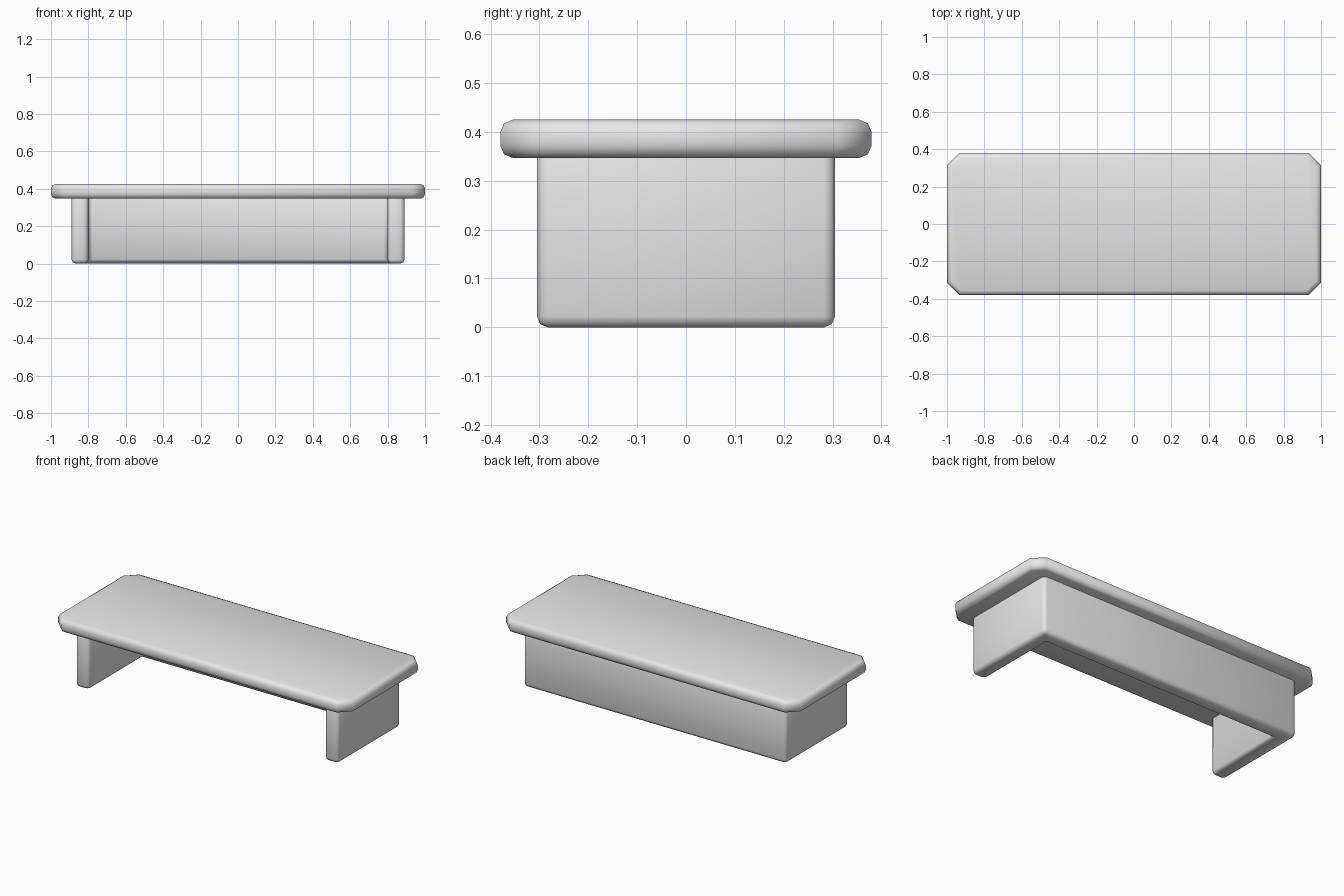
import bpy
import bmesh
from math import radians

cube = bpy.data.objects.get("Cube")
if cube:
    bpy.data.objects.remove(cube, do_unlink=True)

# Single plain finish
grey = bpy.data.materials.new("light_grey")
grey.use_nodes = True
colour = (0.8, 0.8, 0.8, 1)
grey.diffuse_color = colour
grey.node_tree.nodes["Principled BSDF"].inputs["Base Color"].default_value = colour


def slab(name, outline, bottom, top, bevel, angle):
    """Extrude an outline upwards, then round the edges sharper than angle."""
    bm = bmesh.new()
    face = bm.faces.new([bm.verts.new((x, y, bottom)) for x, y in outline])
    grown = bmesh.ops.extrude_face_region(bm, geom=[face], use_keep_orig=True)
    for v in grown["geom"]:
        if isinstance(v, bmesh.types.BMVert):
            v.co.z = top
    bmesh.ops.recalc_face_normals(bm, faces=bm.faces)
    for f in bm.faces:
        f.smooth = True
    mesh = bpy.data.meshes.new(name)
    bm.to_mesh(mesh)
    bm.free()
    mesh.materials.append(grey)
    obj = bpy.data.objects.new(name, mesh)
    bpy.context.collection.objects.link(obj)
    mod = obj.modifiers.new("rounded_edges", 'BEVEL')
    mod.width = bevel
    mod.segments = 2
    mod.limit_method = 'ANGLE'
    mod.angle_limit = radians(angle)
    return obj


# Tabletop with cut corners and a rounded rim
w, d, cut = 1.0, 0.38, 0.067
corners = [(w, d - cut), (w - cut, d)]
half = corners + [(-x, y) for x, y in reversed(corners)]
slab("tabletop", half + [(-x, -y) for x, y in half], 0.347, 0.425, 0.025, 60)

# U-shaped base: two side panels joined by a back panel, open at the front
out_x, out_y, thick = 0.89, 0.305, 0.09
side = [(out_x, out_y), (out_x, -out_y), (out_x - thick, -out_y),
        (out_x - thick, out_y - thick)]
slab("base_panels", side + [(-x, y) for x, y in reversed(side)],
     0.0, 0.39, 0.022, 30)
